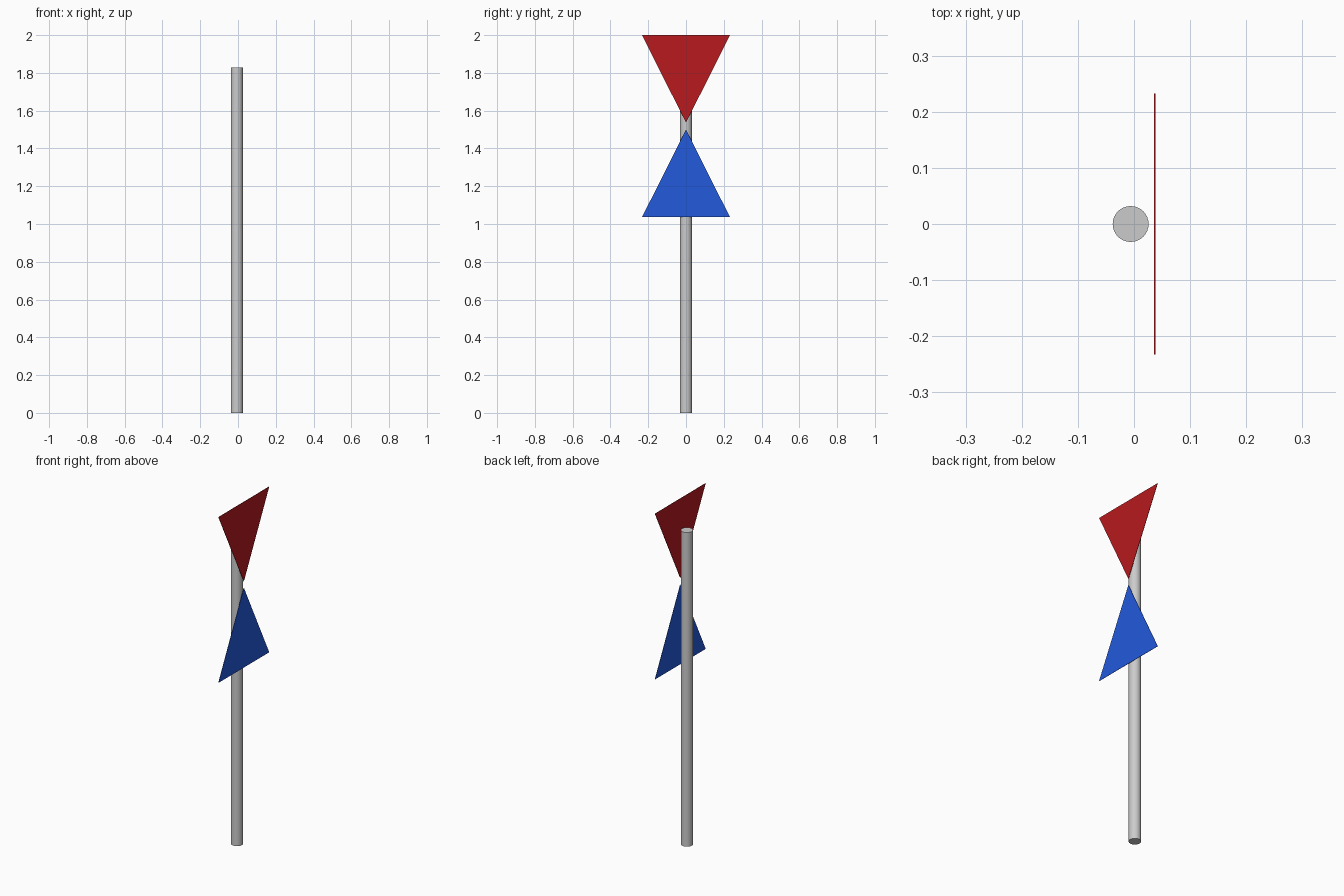
import bpy, bmesh

if "Cube" in bpy.data.objects:
    bpy.data.objects.remove(bpy.data.objects["Cube"])


def material(name, color):
    mat = bpy.data.materials.new(name)
    mat.diffuse_color = color
    mat.use_nodes = True
    mat.node_tree.nodes["Principled BSDF"].inputs["Base Color"].default_value = mat.diffuse_color
    return mat


def triangle_sign(name, base_z, tip_z, mat):
    # Thin triangular plate facing +x
    bm = bmesh.new()
    x0, thick, half = 0.036, 0.002, 0.233
    verts = [bm.verts.new((x0, y, z)) for y, z in
             ((-half, base_z), (half, base_z), (0, tip_z))]
    face = bm.faces.new(verts)
    ext = bmesh.ops.extrude_face_region(bm, geom=[face])
    moved = [v for v in ext["geom"] if isinstance(v, bmesh.types.BMVert)]
    bmesh.ops.translate(bm, verts=moved, vec=(thick, 0, 0))
    bmesh.ops.recalc_face_normals(bm, faces=bm.faces)
    mesh = bpy.data.meshes.new(name)
    bm.to_mesh(mesh)
    bm.free()
    mesh.materials.append(mat)
    obj = bpy.data.objects.new(name, mesh)
    bpy.context.collection.objects.link(obj)


# Round post
height = 1.828
bpy.ops.mesh.primitive_cylinder_add(vertices=32, radius=0.032, depth=height,
                                    location=(-0.006, 0, height / 2))
bpy.context.object.name = "post"
bpy.ops.object.shade_smooth_by_angle()

# Two triangles pointing at each other
triangle_sign("upper_triangle", 2.0, 1.537, material("red", (0.48, 0.01, 0.013, 1)))
triangle_sign("lower_triangle", 1.036, 1.5, material("blue", (0.017, 0.1, 0.72, 1)))
